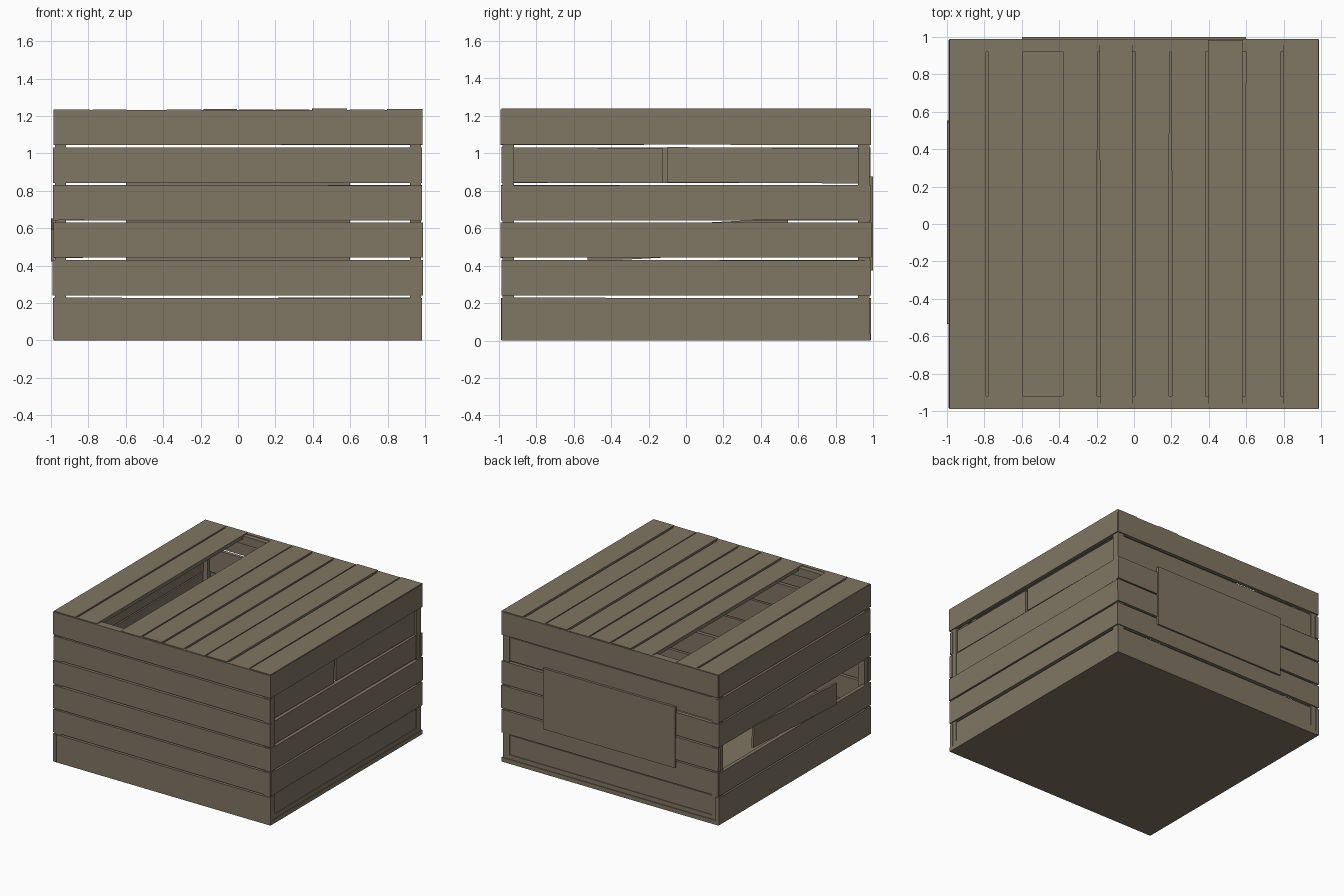
import bpy, math, random
from mathutils import Matrix

if "Cube" in bpy.data.objects:
    bpy.data.objects.remove(bpy.data.objects["Cube"])

random.seed(4)
wood = bpy.data.materials.new("weathered_wood")
wood.diffuse_color = (0.215, 0.18, 0.125, 1)
wood.use_nodes = True
wood.node_tree.nodes["Principled BSDF"].inputs["Base Color"].default_value = wood.diffuse_color


def box(name, x0, x1, y0, y1, z0, z1, tilt=None):
    """Box from its limits, optionally turned about its centre: (angle, axis)."""
    bpy.ops.mesh.primitive_cube_add(size=1)
    o = bpy.context.object
    o.name = name
    o.data.transform(Matrix.Diagonal((x1 - x0, y1 - y0, z1 - z0, 1)))
    if tilt:
        o.data.transform(Matrix.Rotation(tilt[0], 4, tilt[1]))
    o.location = ((x0 + x1) / 2, (y0 + y1) / 2, (z0 + z1) / 2)
    o.data.materials.append(wood)
    return o


def jit(a):
    return random.uniform(-a, a)


def wall_board(side, row, a0, a1, z0, z1, outer, thick=0.03, tilt=0.0):
    """Horizontal board on one wall, a0..a1 along the wall, outer = face distance."""
    name = f"{side}_board_{row}"
    s = 1 if side in ("right", "back") else -1
    n0, n1 = sorted((s * outer, s * (outer - thick)))
    if side in ("left", "right"):
        return box(name, n0, n1, a0, a1, z0, z1, (tilt, 'X'))
    return box(name, a0, a1, n0, n1, z0, z1, (-tilt, 'Y'))


# Frame: corner posts and rails
I, O, TOP = 0.92, 0.979, 1.24
for sx in (-1, 1):
    x0, x1 = sorted((sx * I, sx * O))
    for sy in (-1, 1):
        y0, y1 = sorted((sy * I, sy * O))
        box("corner_post", x0, x1, y0, y1, 0.01, 1.228)
    for z0, z1 in ((0.01, 0.07), (1.16, 1.228)):
        box("side_rail", x0, x1, -I, I, z0, z1)
        box("end_rail", -I, I, x0, x1, z0, z1)

# Floor
box("floor", -0.985, 0.985, -0.985, 0.985, 0, 0.035)

# Wall boards, six rows per wall
rows = [(0.004, 0.228), (0.241, 0.429), (0.443, 0.63),
        (0.642, 0.83), (0.842, 1.032), (1.046, 1.232)]
inset = {("right", 1), ("right", 4), ("back", 1), ("back", 5)}
for side in ("front", "back", "left", "right"):
    for i, (z0, z1) in enumerate(rows, 1):
        if (side, i) in (("left", 3), ("right", 5)):
            continue
        end = 0.92 if (side, i) in inset else 0.985 + jit(0.003)
        outer = 0.973 if (side, i) in inset else 0.988 + jit(0.003)
        wall_board(side, i, -end, end, z0, z1, outer, tilt=jit(0.0015))

# Broken, recessed board on the right wall
wall_board("right", "5_near", -0.94, -0.125, 0.842, 1.03, 0.962, tilt=-0.004)
wall_board("right", "5_far", -0.10, 0.94, 0.842, 1.03, 0.962, tilt=-0.006)

# Loose slanted board over the gap in the left wall
wall_board("left", "loose", -0.53, 0.55, 0.45, 0.625, 1.0, 0.018, tilt=math.radians(3))

# Large patch plate on the back wall
box("back_patch", -0.6, 0.6, 0.98, 1.0, 0.375, 0.875)

# Lid boards, third one missing
edges = [-0.985, -0.785, -0.59, -0.385, -0.19, 0.0, 0.195, 0.39, 0.59, 0.79, 0.985]
for i, (a, b) in enumerate(zip(edges, edges[1:])):
    if i == 2:
        continue
    end = 0.982 + jit(0.003)
    top = TOP - 0.003 + jit(0.003)
    box(f"lid_board_{i + 1}", a + (0.007 if i else 0), b - (0.007 if i < 9 else 0),
        -end, end, top - 0.03, top, (jit(0.0015), 'Z'))
